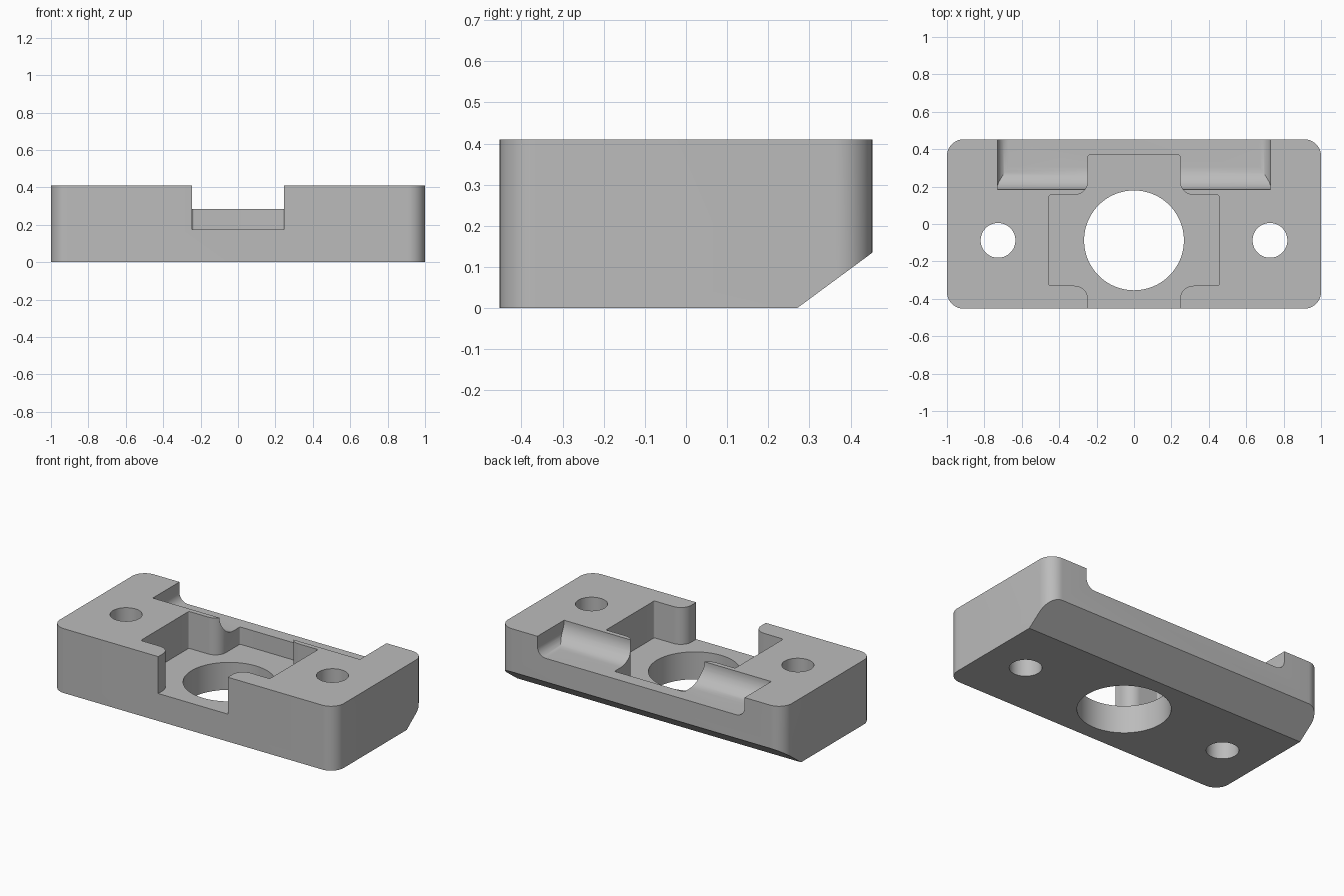
import bpy, bmesh, math
from mathutils import Vector

old = bpy.data.objects.get("Cube")
if old:
    bpy.data.objects.remove(old, do_unlink=True)

HEIGHT, HALF_DEPTH = 0.41, 0.453
HOLE_Y = -0.0875

grey = bpy.data.materials.new("plain grey")
grey.use_nodes = True
GREY = (0.5, 0.5, 0.5, 1)
grey.diffuse_color = GREY
for node in grey.node_tree.nodes:
    if node.type == 'BSDF_PRINCIPLED':
        node.inputs["Base Color"].default_value = GREY


def rounded(corners, steps=12):
    """Outline from (a, b, radius) corners, with an arc at each rounded one."""
    out = []
    for i, (a, b, r) in enumerate(corners):
        p = Vector((a, b))
        if r == 0:
            out.append(p)
            continue
        u = (Vector(corners[i - 1][:2]) - p).normalized()
        v = (Vector(corners[(i + 1) % len(corners)][:2]) - p).normalized()
        for k in range(steps + 1):
            t = k / steps * math.pi / 2
            out.append(p + r * (u * (1 - math.sin(t)) + v * (1 - math.cos(t))))
    return out


def prism(name, outline, axis, lo, hi):
    """Extrude an outline along x, y or z."""
    place = {'x': lambda a, b, t: (t, a, b),
             'y': lambda a, b, t: (a, t, b),
             'z': lambda a, b, t: (a, b, t)}[axis]
    bm = bmesh.new()
    ends = [[bm.verts.new(place(p[0], p[1], t)) for p in outline] for t in (lo, hi)]
    bm.faces.new(ends[0])
    bm.faces.new(ends[1])
    n = len(outline)
    for i in range(n):
        j = (i + 1) % n
        bm.faces.new((ends[0][i], ends[0][j], ends[1][j], ends[1][i]))
    bmesh.ops.recalc_face_normals(bm, faces=bm.faces)
    mesh = bpy.data.meshes.new(name)
    bm.to_mesh(mesh)
    bm.free()
    mesh.materials.append(grey)
    obj = bpy.data.objects.new(name, mesh)
    bpy.context.collection.objects.link(obj)
    return obj


def circle(x, y, r, n=64):
    return [(x + r * math.cos(2 * math.pi * k / n),
             y + r * math.sin(2 * math.pi * k / n)) for k in range(n)]


def combine(target, tool, operation='DIFFERENCE'):
    """Apply a boolean and drop the tool."""
    mod = target.modifiers.new("cut", 'BOOLEAN')
    mod.operation, mod.solver, mod.object = operation, 'EXACT', tool
    graph = bpy.context.evaluated_depsgraph_get()
    mesh = bpy.data.meshes.new_from_object(target.evaluated_get(graph))
    target.modifiers.clear()
    target.data = mesh
    bpy.data.objects.remove(tool, do_unlink=True)


# Block with rounded upright corners
R = 0.09
block = prism("mounting_block", rounded([
    (-1, -HALF_DEPTH, R), (1, -HALF_DEPTH, R),
    (1, HALF_DEPTH, R), (-1, HALF_DEPTH, R)]), 'z', 0, HEIGHT)

# Slope under the back edge
slope = 0.135 / (HALF_DEPTH - 0.27)
combine(block, prism("slope_cutter", [
    (0.17, -0.1 * slope), (0.57, -0.1 * slope), (0.57, 0.3 * slope)], 'x', -2, 2))

# Cross-shaped pocket, open at the front
right_half = [(0.245, -0.6, 0), (0.245, -0.33, 0.075), (0.455, -0.33, 0.01),
              (0.455, 0.155, 0.01), (0.245, 0.155, 0.075), (0.245, 0.37, 0.01)]
cross = right_half + [(-x, y, r) for x, y, r in reversed(right_half)]
combine(block, prism("pocket_cutter", rounded(cross), 'z', 0.175, 0.6))

# Back ledge with a coved front wall and coved ends
ledge = prism("ledge_cutter", rounded([
    (0.185, 0.6, 0), (0.185, 0.285, 0.12), (0.7, 0.285, 0), (0.7, 0.6, 0)]),
    'x', -0.9, 0.9)
ends = prism("ledge_ends", rounded([
    (-0.73, 0.6, 0), (-0.73, 0.285, 0.06), (0.73, 0.285, 0.06), (0.73, 0.6, 0)]),
    'y', 0, 0.65)
combine(ledge, ends, 'INTERSECT')
combine(block, ledge)

# Centre bore and two screw holes
for x, r in ((0, 0.267), (-0.727, 0.093), (0.727, 0.093)):
    combine(block, prism("hole_cutter", circle(x, HOLE_Y, r), 'z', -0.2, 0.7))

bpy.ops.object.select_all(action='DESELECT')
block.select_set(True)
bpy.context.view_layer.objects.active = block
bpy.ops.object.shade_smooth_by_angle(angle=math.radians(30))
